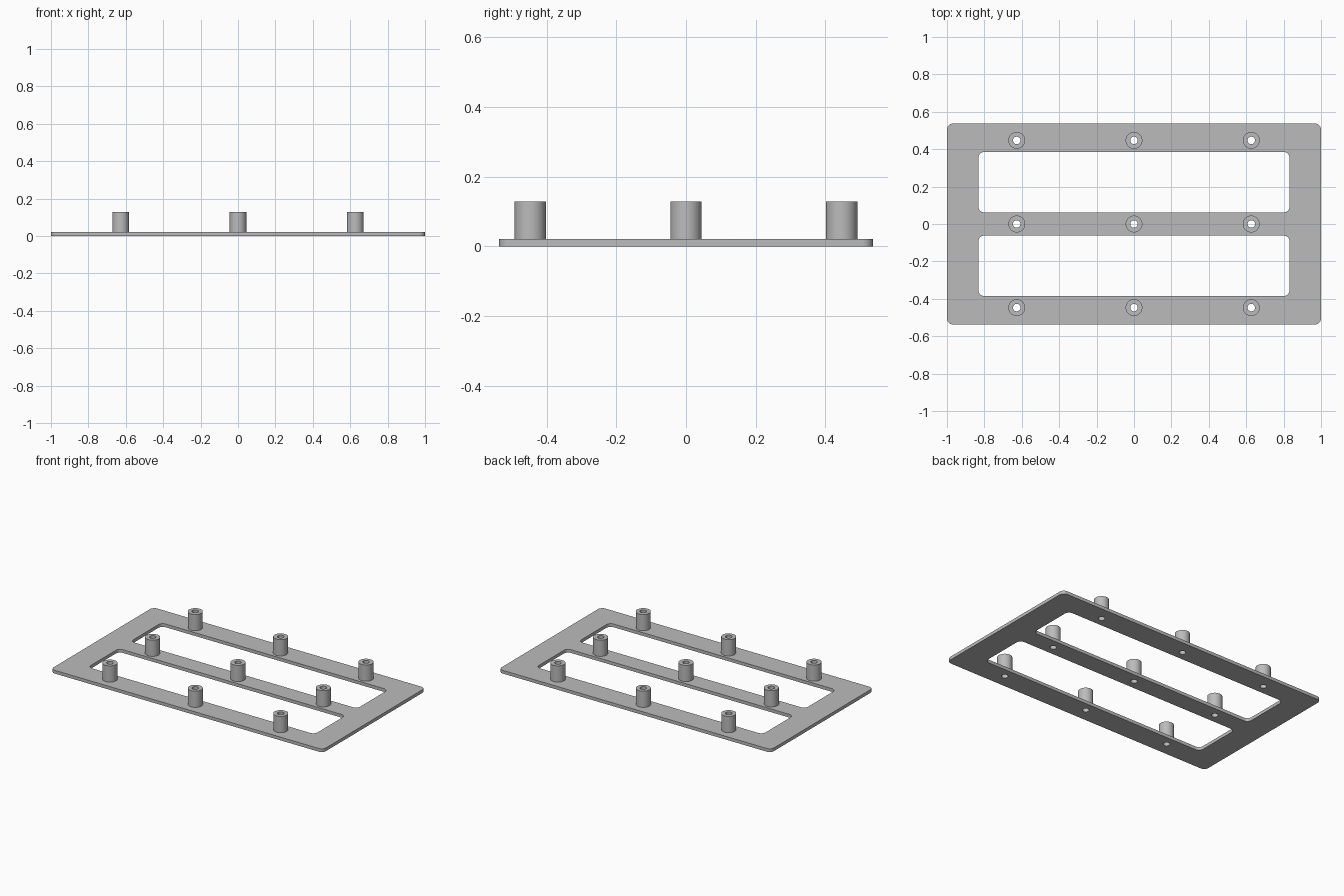
import bpy
import bmesh
from math import cos, sin, pi

cube = bpy.data.objects.get("Cube")
if cube:
    bpy.data.objects.remove(cube, do_unlink=True)

PLATE_TOP, POST_TOP = 0.0215, 0.129
POST_R, BORE_R = 0.045, 0.02
POST_X, POST_Y = 0.627, 0.447

grey = bpy.data.materials.new("plain grey")
grey.use_nodes = True
GREY = (0.5, 0.5, 0.5, 1)
grey.diffuse_color = GREY
grey.node_tree.nodes["Principled BSDF"].inputs["Base Color"].default_value = GREY


def circle(x, y, r, n=40):
    return [(x + r * cos(2 * pi * i / n), y + r * sin(2 * pi * i / n)) for i in range(n)]


def rounded_rect(x, y, half_x, half_y, r, steps=8):
    points = []
    for k, (sx, sy) in enumerate([(1, 1), (-1, 1), (-1, -1), (1, -1)]):
        for i in range(steps + 1):
            a = (k + i / steps) * pi / 2
            points.append((x + sx * (half_x - r) + r * cos(a),
                           y + sy * (half_y - r) + r * sin(a)))
    return points


def extrude_outlines(name, outlines, z0, z1):
    """Solid from an outer outline and any hole outlines inside it."""
    curve = bpy.data.curves.new(name, 'CURVE')
    curve.dimensions = '2D'
    curve.fill_mode = 'BOTH'
    curve.extrude = (z1 - z0) / 2
    for outline in outlines:
        spline = curve.splines.new('POLY')
        spline.points.add(len(outline) - 1)
        for point, (x, y) in zip(spline.points, outline):
            point.co = (x, y, 0, 1)
        spline.use_cyclic_u = True
    obj = bpy.data.objects.new(name, curve)
    obj.location.z = (z0 + z1) / 2
    bpy.context.collection.objects.link(obj)
    bpy.ops.object.select_all(action='DESELECT')
    obj.select_set(True)
    bpy.context.view_layer.objects.active = obj
    bpy.ops.object.convert(target='MESH')
    obj = bpy.context.object
    bm = bmesh.new()
    bm.from_mesh(obj.data)
    bmesh.ops.remove_doubles(bm, verts=bm.verts, dist=0.0001)
    bmesh.ops.recalc_face_normals(bm, faces=bm.faces)
    bm.to_mesh(obj.data)
    bm.free()
    obj.data.materials.clear()
    obj.data.materials.append(grey)
    bpy.ops.object.shade_smooth_by_angle()
    return obj


centres = [(x, y) for y in (-POST_Y, 0, POST_Y) for x in (-POST_X, 0, POST_X)]

# Flat frame with two long windows and nine bolt holes
outlines = [rounded_rect(0, 0, 1, 0.537, 0.032)]
outlines += [rounded_rect(0, y, 0.832, 0.162, 0.032) for y in (-0.2235, 0.2235)]
outlines += [circle(x, y, BORE_R) for x, y in centres]
extrude_outlines("frame_plate", outlines, 0, PLATE_TOP)

# Hollow standoffs
standoff = extrude_outlines("standoff", [circle(0, 0, POST_R), circle(0, 0, BORE_R)],
                            PLATE_TOP, POST_TOP)
for i, (x, y) in enumerate(centres):
    post = standoff
    if i:
        post = standoff.copy()
        bpy.context.collection.objects.link(post)
    post.name = f"standoff_{i + 1}"
    post.location.x, post.location.y = x, y
